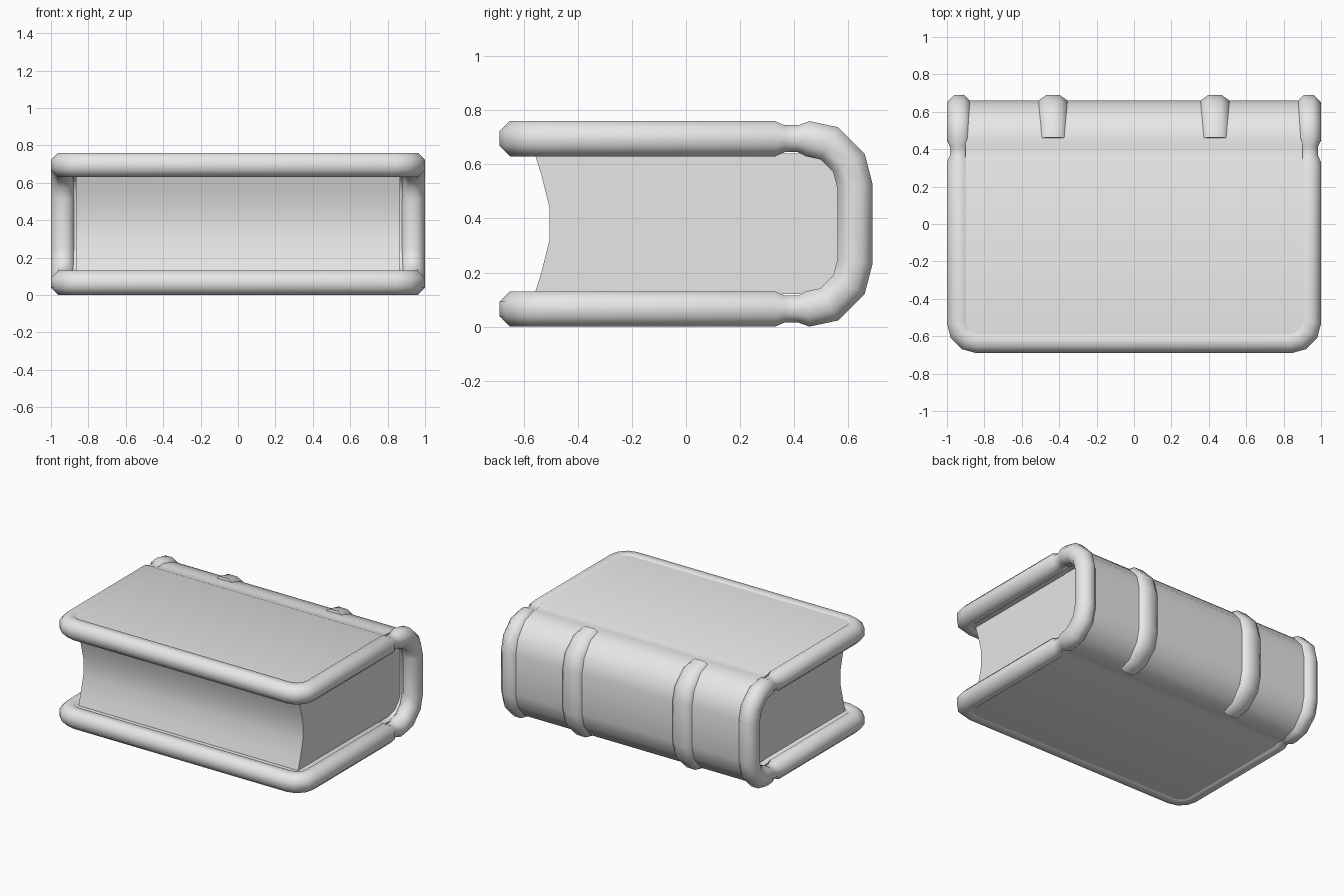
import bpy, bmesh, math
from mathutils import Vector

cube = bpy.data.objects.get("Cube")
if cube:
    bpy.data.objects.remove(cube, do_unlink=True)

grey = bpy.data.materials.new("plain grey")
grey.use_nodes = True
colour = (0.8, 0.8, 0.8, 1)
grey.diffuse_color = colour
grey.node_tree.nodes["Principled BSDF"].inputs["Base Color"].default_value = colour

HEIGHT = 0.76
R = 0.065            # half thickness of the padded edge
MID = HEIGHT - R     # centre height of the top cover


def finish(name, bm, angle=60):
    bmesh.ops.recalc_face_normals(bm, faces=bm.faces)
    mesh = bpy.data.meshes.new(name)
    bm.to_mesh(mesh)
    bm.free()
    mesh.materials.append(grey)
    obj = bpy.data.objects.new(name, mesh)
    bpy.context.collection.objects.link(obj)
    bpy.ops.object.select_all(action='DESELECT')
    obj.select_set(True)
    bpy.context.view_layer.objects.active = obj
    bpy.ops.object.shade_smooth_by_angle(angle=math.radians(angle))
    return obj


def sweep(name, points, sections, closed=False):
    """Loft a (side, outward) section along a path that wraps the book."""
    bm = bmesh.new()
    rings = []
    n = len(points)
    for i, p in enumerate(points):
        before = points[i - 1] if closed or i > 0 else None
        after = points[(i + 1) % n] if closed or i < n - 1 else None
        d_in = (p - before).normalized() if before is not None else (after - p).normalized()
        d_out = (after - p).normalized() if after is not None else d_in
        t = (d_in + d_out).normalized()
        if p.y < 0.4:
            out = Vector((0, 0, 1 if p.z > HEIGHT / 2 else -1))
        else:
            out = Vector((1, 0, 0)).cross(t).normalized()
            if out.dot(p - Vector((p.x, 0.3, HEIGHT / 2))) < 0:
                out.negate()
        side = t.cross(out).normalized()
        miter = 1 / max(0.5, t.dot(d_in))
        bend = d_out - d_in
        if abs(out.dot(bend)) > abs(side.dot(bend)):
            out *= miter
        else:
            side *= miter
        rings.append([bm.verts.new(p + side * a + out * b) for a, b in sections[i]])
    for i in range(n if closed else n - 1):
        a, b = rings[i], rings[(i + 1) % n]
        for j in range(len(a)):
            k = (j + 1) % len(a)
            bm.faces.new((a[j], a[k], b[k], b[j]))
    if not closed:
        bm.faces.new(rings[0])
        bm.faces.new(rings[-1])
    return finish(name, bm)


def octagon(radius):
    c = radius / math.cos(math.pi / 8)
    return [(c * math.cos((k + 0.5) * math.pi / 4), c * math.sin((k + 0.5) * math.pi / 4))
            for k in range(8)]


# Side profile of the spine, top to bottom, as (y, z)
half_spine = [(0.45, MID), (0.53, 0.678), (0.603, 0.605), (0.625, 0.52)]
spine = half_spine + [(y, HEIGHT - z) for y, z in reversed(half_spine)]
hinge = [(0.33, R), (0.365, 0.05), (0.415, 0.05)]   # y and half thickness at the groove

# Padded edge: one closed tube round both covers and both spine ends
X, FRONT, CORNER = 1 - R, -0.69 + R, 0.1


def front_corner(z):
    return [Vector((X - CORNER + CORNER * math.cos(a), FRONT + CORNER - CORNER * math.sin(a), z))
            for a in (k * math.pi / 6 for k in range(3, -1, -1))]


half = [(p, R) for p in front_corner(MID)]
half += [(Vector((X, y, MID)), r) for y, r in hinge]
half += [(Vector((X, y, z)), R) for y, z in spine]
half += [(Vector((X, y, R)), r) for y, r in reversed(hinge)]
half += [(p, R) for p in reversed(front_corner(R))]
loop = half + [(Vector((-p.x, p.y, p.z)), r) for p, r in reversed(half)]
sweep("padded_edge", [p for p, r in loop], [octagon(r) for p, r in loop], closed=True)

# Cover sheet: front cover, spine and back cover in one strip
W = 0.9


def slab(h):
    return [(-W, -h), (W, -h), (W, h), (-W, h)]


top = [(-0.6, 0.058), (0.34, 0.058), (0.365, 0.048), (0.415, 0.045)]
thickness = [0.048, 0.042, 0.036, 0.035]
strip = [(y, MID, h) for y, h in top]
strip += [(y, z, h) for (y, z), h in zip(spine, thickness + thickness[::-1])]
strip += [(y, R, h) for y, h in reversed(top)]
sweep("cover", [Vector((0, y, z)) for y, z, h in strip], [slab(h) for y, z, h in strip])

# Raised bands across the spine
band = [(-0.077, -0.03), (0.077, -0.03), (0.077, 0.035), (0.036, R), (-0.036, R), (-0.077, 0.035)]
for name, x in (("right_spine_band", -0.433), ("left_spine_band", 0.433)):
    sweep(name, [Vector((x, y, z)) for y, z in spine], [band] * len(spine))

# Page block with a hollow front edge
upper = [(-0.505, 0.44), (-0.535, 0.56), (-0.56, 0.64), (0.45, 0.64), (0.53, 0.62), (0.58, 0.56), (0.6, 0.5)]
outline = upper + [(y, HEIGHT - z) for y, z in reversed(upper)]
bm = bmesh.new()
face = bm.faces.new([bm.verts.new((-0.865, y, z)) for y, z in outline])
extruded = bmesh.ops.extrude_face_region(bm, geom=[face], use_keep_orig=True)
bmesh.ops.translate(bm, vec=(1.73, 0, 0),
                    verts=[v for v in extruded["geom"] if isinstance(v, bmesh.types.BMVert)])
finish("pages", bm)
